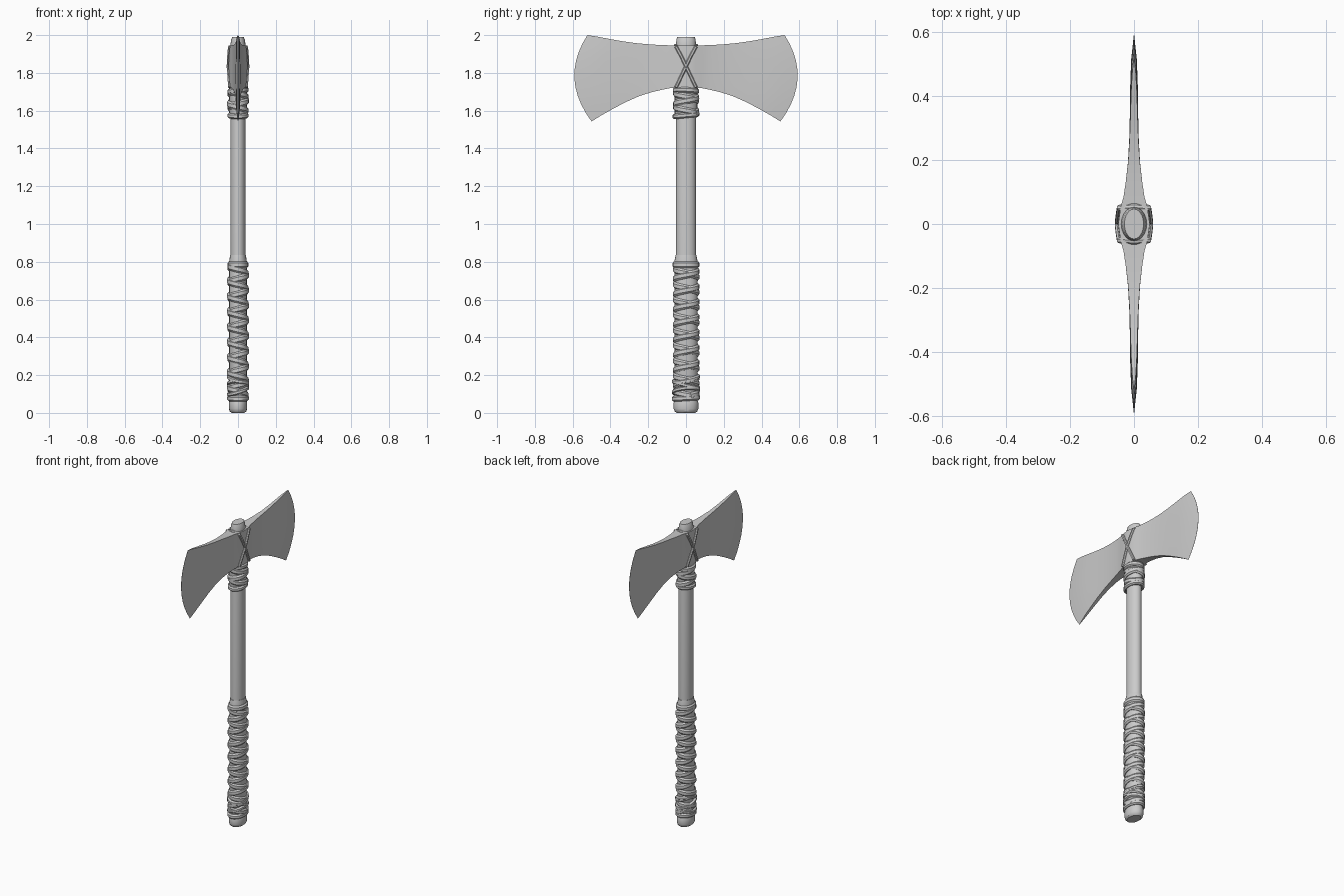
import bpy, bmesh, math
from mathutils import Vector

cube = bpy.data.objects.get("Cube")
if cube:
    bpy.data.objects.remove(cube)

grey = bpy.data.materials.new("plain_grey")
grey.use_nodes = True
grey.diffuse_color = (0.6, 0.6, 0.6, 1)
grey.node_tree.nodes["Principled BSDF"].inputs["Base Color"].default_value = (0.6, 0.6, 0.6, 1)


def finish(name, bm, angle=35):
    bmesh.ops.remove_doubles(bm, verts=bm.verts, dist=0.0001)
    bmesh.ops.recalc_face_normals(bm, faces=bm.faces)
    mesh = bpy.data.meshes.new(name)
    bm.to_mesh(mesh)
    bm.free()
    mesh.materials.append(grey)
    obj = bpy.data.objects.new(name, mesh)
    bpy.context.collection.objects.link(obj)
    bpy.ops.object.select_all(action='DESELECT')
    obj.select_set(True)
    bpy.context.view_layer.objects.active = obj
    bpy.ops.object.shade_smooth_by_angle(angle=math.radians(angle))
    return obj


def skin(bm, rings, closed=False):
    """Join rings of points with quads and cap open ends."""
    loops = [[bm.verts.new(p) for p in ring] for ring in rings]
    n = len(loops[0])
    pairs = list(zip(loops, loops[1:]))
    if closed:
        pairs.append((loops[-1], loops[0]))
    else:
        bm.faces.new(loops[0][::-1])
        bm.faces.new(loops[-1])
    for a, b in pairs:
        for i in range(n):
            j = (i + 1) % n
            bm.faces.new((a[i], a[j], b[j], b[i]))


def shaft(name, profile, sides=20):
    """Oval turned part from (half x, half y, z) rows."""
    bm = bmesh.new()
    turn = [math.tau * i / sides for i in range(sides)]
    skin(bm, [[(rx * math.cos(a), ry * math.sin(a), z) for a in turn]
              for rx, ry, z in profile])
    return finish(name, bm)


def strap(name, path, width, thick, closed=False):
    """Leather strip along (point, outward) pairs with a domed section."""
    bm = bmesh.new()
    rings, n = [], len(path)
    for i, (p, out) in enumerate(path):
        after = path[(i + 1) % n if closed else min(i + 1, n - 1)][0]
        before = path[i - 1 if closed else max(i - 1, 0)][0]
        side = (after - before).cross(out).normalized() * width / 2
        lift = out * thick
        rings.append([p - side - lift * 0.6, p - side, p - side * 0.5 + lift,
                      p + side * 0.5 + lift, p + side, p + side - lift * 0.6])
    skin(bm, rings, closed)
    return finish(name, bm)


def coil(name, z0, z1, turns, hand, rx, ry, width, phase=0.0, thick=0.008):
    """Helical strap around the oval handle."""
    path = []
    steps = int(abs(turns) * 20)
    for i in range(steps + 1):
        t = i / steps
        a = phase + hand * math.tau * turns * t
        # Alternate slightly over and under the opposite strap
        weave = 0.002 * math.sin(a * 1.0 + hand)
        out = Vector((math.cos(a), math.sin(a), 0))
        p = Vector(((rx + weave) * out.x, (ry + weave) * out.y, z0 + (z1 - z0) * t))
        path.append((p, out))
    return strap(name, path, width, thick)


def band(name, z, tilt, rx, ry, width, phase=0.0, thick=0.008):
    """Closed tilted ring of strap."""
    path = []
    for i in range(20):
        a = math.tau * i / 20
        out = Vector((math.cos(a), math.sin(a), 0))
        path.append((Vector((rx * out.x, ry * out.y, z + tilt * math.sin(a + phase))), out))
    return strap(name, path, width, thick, True)


# Wooden handle with rounded pommel and top stub
shaft("handle", [(0.034, 0.050, 0.0), (0.044, 0.060, 0.008), (0.048, 0.065, 0.022),
                 (0.048, 0.065, 0.055), (0.043, 0.057, 0.075), (0.040, 0.053, 0.12),
                 (0.040, 0.053, 0.84), (0.040, 0.053, 1.95), (0.036, 0.051, 1.975),
                 (0.030, 0.047, 1.99)])

# Grip and neck wraps
shaft("grip_lining", [(0.043, 0.058, 0.06), (0.047, 0.062, 0.07),
                      (0.047, 0.062, 0.80), (0.042, 0.055, 0.835)])
shaft("neck_lining", [(0.043, 0.058, 1.565), (0.047, 0.060, 1.575), (0.047, 0.060, 1.73)])
for hand, label in ((1, "left"), (-1, "right")):
    coil("grip_wrap_" + label, 0.09, 0.775, 8.5, hand, 0.049, 0.062, 0.036, 0.4)
    coil("neck_wrap_" + label, 1.59, 1.70, 1.5, hand, 0.049, 0.061, 0.036, 0.9)
band("grip_top_band", 0.785, 0.0, 0.047, 0.063, 0.035)
band("neck_low_band", 1.575, 0.006, 0.048, 0.063, 0.028)
band("neck_top_band", 1.705, 0.006, 0.048, 0.062, 0.03, 2.0)
band("grip_low_band", 0.078, 0.004, 0.049, 0.067, 0.03)
for i, z in enumerate((0.115, 0.15, 0.18)):
    band("grip_cross_band_%d" % i, z, 0.018, 0.051, 0.067, 0.022, 1.2 + 2.2 * i)

# Double bladed head: rows of (reach, half thickness, bottom z, top z)
sections = [(0.0, 0.049, 1.72, 1.945), (0.10, 0.042, 1.72, 1.945), (0.16, 0.033, 1.72, 1.946),
            (0.25, 0.026, 1.711, 1.947), (0.37, 0.019, 1.697, 1.951), (0.50, 0.015, 1.676, 1.957),
            (0.64, 0.013, 1.645, 1.967), (0.78, 0.012, 1.608, 1.98), (0.90, 0.009, 1.574, 1.992),
            (1.0, 0.0005, 1.543, 2.0)]
ROWS = 10


def blade_ring(direction, reach, half, low, high):
    ring = []
    for x, order in ((half, range(ROWS + 1)), (-half, range(ROWS, -1, -1))):
        for r in order:
            s = r / ROWS
            corner = 0.50 + 0.022 * s
            bulge = 0.32 * s * (1 - s) * reach ** 3
            # The cheeks thin out towards the corners near the edge
            trim = 1 - 0.5 * reach ** 3 * abs(2 * s - 1) ** 3
            ring.append((x * trim, direction * reach * (corner + bulge),
                         low + (high - low) * s))
    return ring


bm = bmesh.new()
rings = [blade_ring(-1, *row) for row in sections[:0:-1]] + [blade_ring(1, *row) for row in sections]
skin(bm, rings)
finish("axe_head", bm, 30)

# Crossed lashings over both cheeks of the head
for d, label in ((1, "rising"), (-1, "falling")):
    path = []
    for sx in (1, -1):
        leg = [(Vector((sx * x, d * y, z)), Vector((sx, 0, 0)))
               for y, z, x in ((-0.052, 1.725, 0.046), (-0.026, 1.78, 0.050),
                               (0.0, 1.835, 0.054), (0.026, 1.89, 0.051),
                               (0.052, 1.938, 0.047))]
        path += leg if sx > 0 else leg[::-1]
        over = Vector((0, d * sx * 0.055, 1.948 if sx > 0 else 1.717))
        path.append((over, Vector((0, 0, sx))))
    strap("head_lashing_" + label, path, 0.018, 0.006, True)
